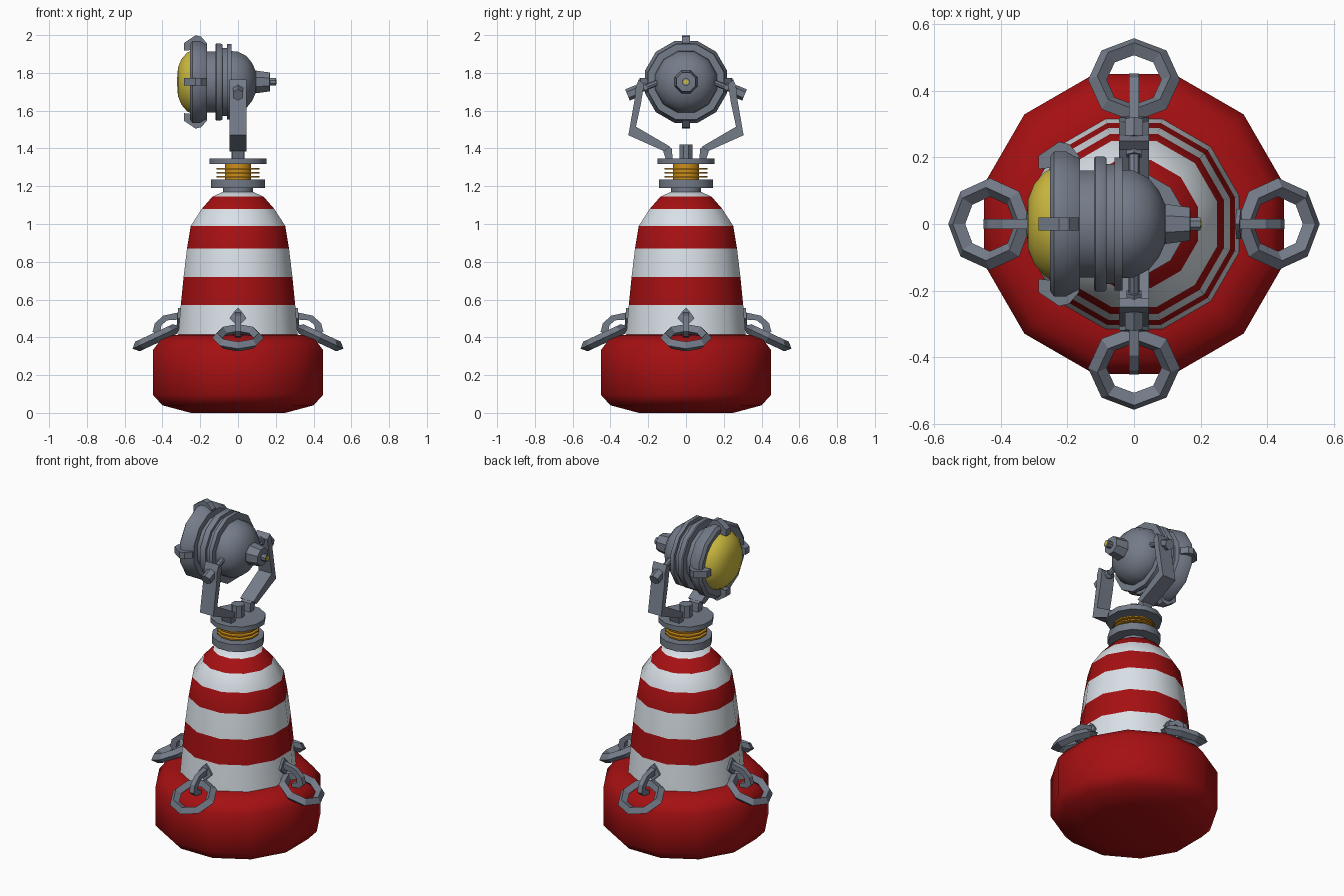
import bpy, bmesh, math
from mathutils import Matrix, Vector

if "Cube" in bpy.data.objects:
    bpy.data.objects.remove(bpy.data.objects["Cube"])


def material(name, rgb):
    m = bpy.data.materials.new(name)
    m.diffuse_color = (*rgb, 1)
    m.use_nodes = True
    m.node_tree.nodes["Principled BSDF"].inputs["Base Color"].default_value = m.diffuse_color
    return m


RED = material("red_paint", (0.38, 0.005, 0.006))
WHITE = material("white_paint", (0.72, 0.78, 0.83))
GREY = material("grey_metal", (0.175, 0.20, 0.25))
YELLOW = material("yellow_glass", (0.62, 0.50, 0.05))
ORANGE = material("orange_spring", (0.62, 0.27, 0.01))


def finish(name, bm, mats, matrix=Matrix(), smooth=None):
    bmesh.ops.recalc_face_normals(bm, faces=bm.faces[:])
    me = bpy.data.meshes.new(name)
    bm.to_mesh(me)
    bm.free()
    me.transform(matrix)
    for m in mats:
        me.materials.append(m)
    ob = bpy.data.objects.new(name, me)
    bpy.context.collection.objects.link(ob)
    if smooth:
        bpy.ops.object.select_all(action='DESELECT')
        ob.select_set(True)
        bpy.context.view_layer.objects.active = ob
        bpy.ops.object.shade_smooth_by_angle(angle=math.radians(smooth))
    return ob


def lathe(name, profile, mats, matrix=Matrix(), n=12, smooth=36, band=None):
    """Spin (radius, height) points; radius is measured to the flat sides."""
    bm = bmesh.new()
    k = 1 / math.cos(math.pi / n)
    rings = []
    for r, z in profile:
        rings.append([bm.verts.new((r * k * math.cos((i + .5) * math.tau / n),
                                    r * k * math.sin((i + .5) * math.tau / n), z))
                      for i in range(n)])
    for j, (a, b) in enumerate(zip(rings, rings[1:])):
        for i in range(n):
            f = bm.faces.new((a[i], a[(i + 1) % n], b[(i + 1) % n], b[i]))
            f.material_index = band(j) if band else 0
    bm.faces.new(rings[0])
    top = bm.faces.new(rings[-1])
    top.material_index = band(len(rings) - 2) if band else 0
    return finish(name, bm, mats, matrix, smooth)


def disc(name, r, z0, z1, mat, n=12):
    return lathe(name, [(r, z0), (r, z1)], [mat], n=n)


def prism(name, pts, half, mat, matrix=Matrix()):
    """Outline in the xz plane, given thickness along y."""
    bm = bmesh.new()
    a = [bm.verts.new((u, -half, v)) for u, v in pts]
    b = [bm.verts.new((u, half, v)) for u, v in pts]
    bm.faces.new(a)
    bm.faces.new(b[::-1])
    for i in range(len(pts)):
        j = (i + 1) % len(pts)
        bm.faces.new((a[i], a[j], b[j], b[i]))
    return finish(name, bm, [mat], matrix)


def rod(name, p, q, r, mat, matrix=Matrix(), n=8):
    p, q = Vector(p), Vector(q)
    bm = bmesh.new()
    bmesh.ops.create_cone(bm, cap_ends=True, segments=n, radius1=r, radius2=r,
                          depth=(q - p).length)
    rot = (q - p).to_track_quat('Z', 'Y').to_matrix().to_4x4()
    return finish(name, bm, [mat], matrix @ Matrix.Translation((p + q) / 2) @ rot)


def turn(deg, axis='Z'):
    return Matrix.Rotation(math.radians(deg), 4, axis)


# Float and striped tower
lathe("float_base", [(.25, 0), (.40, .04), (.45, .095), (.45, .333), (.41, .386),
                     (.34, .413), (.28, .415)], [RED], smooth=60)
lathe("striped_tower", [(.317, .40), (.303, .57), (.288, .72), (.27, .87), (.25, .99),
                        (.192, 1.08), (.135, 1.145), (.08, 1.17)],
      [WHITE, RED], smooth=50, band=lambda j: j % 2)

# Swivel mount with spring
disc("lower_collar", .08, 1.155, 1.195, GREY)
disc("lower_plate", .143, 1.19, 1.235, GREY)
disc("spring_core", .07, 1.23, 1.325, ORANGE)
for i in range(3):
    z = 1.25 + .021 * i
    disc("spring_ring", .115, z - .004, z + .004, ORANGE)
disc("upper_plate", .15, 1.317, 1.348, GREY)
disc("swivel_knob", .035, 1.34, 1.42, GREY, 8)

# Lamp bracket arms, feet and bolts on both sides
ARM = [(.222, 1.74), (.25, 1.765), (.265, 1.73), (.272, 1.66), (.305, 1.47),
       (.115, 1.385), (.085, 1.41), (.265, 1.515), (.238, 1.64)]
FOOT = [(.07, 1.335), (.105, 1.335), (.125, 1.40), (.10, 1.415), (.075, 1.40)]
for a in (90, -90):
    m = turn(a)
    prism("bracket_arm", ARM, .045, GREY, m)
    prism("bracket_foot", FOOT, .032, GREY, m)
    rod("bracket_rod", (.13, 0, 1.757), (.27, 0, 1.70), .016, GREY, m)
    rod("bracket_nut", (.205, 0, 1.726), (.225, 0, 1.718), .026, GREY, m, 6)
    rod("bracket_bolt", (.255, 0, 1.706), (.31, 0, 1.683), .032, GREY, m, 6)

# Lamp, axis along x and lens facing -x
AX = Matrix.Translation((0, 0, 1.752))
LAMP = AX @ turn(90, 'Y')
lathe("lamp_housing", [(.16, -.20), (.163, -.03), (.16, .0), (.137, .045),
                       (.10, .075), (.055, .095), (.02, .10)], [GREY], LAMP, smooth=40)
lathe("lamp_rim", [(.168, -.245), (.20, -.253), (.218, -.24), (.218, -.205),
                   (.195, -.163), (.16, -.163)], [GREY], LAMP, smooth=32)
lathe("lamp_ring_front", [(.198, -.12), (.203, -.115), (.203, -.09), (.198, -.083)],
      [GREY], LAMP)
lathe("lamp_ring_middle", [(.18, -.085), (.18, -.055)], [GREY], LAMP)
lathe("lamp_ring_back", [(.2, -.058), (.2, -.034)], [GREY], LAMP)
lathe("lamp_lens", [(.02, -.322), (.075, -.318), (.12, -.30), (.155, -.27), (.172, -.235)],
      [YELLOW], LAMP, n=16, smooth=60)
lathe("lamp_back_socket", [(.045, .075), (.06, .095), (.05, .168), (.035, .17)],
      [GREY], LAMP, n=8)
lathe("lamp_back_pin", [(.02, .16), (.02, .20)], [GREY], LAMP, n=8)
lathe("lamp_pin_tip", [(.012, .198), (.012, .203)], [YELLOW], LAMP, n=8)

# Four clips holding the lens
CLIP = [(-.287, .165), (-.287, .205), (-.225, .247), (-.195, .24), (-.165, .205),
        (-.165, .17), (-.24, .17)]
for k in range(4):
    prism("lens_clip", CLIP, .02, GREY, AX @ turn(90 * k, 'X'))

# Four mooring points: pad, hook and ring
HOOK = [(.30, .495), (.30, .535), (.395, .515), (.44, .475), (.452, .43),
        (.425, .405), (.375, .40), (.375, .425), (.41, .435), (.405, .465), (.375, .49)]
PAD = [(0, -.05), (.045, -.005), (.02, .03), (0, .05), (-.02, .03), (-.045, -.005)]
for k in range(4):
    m = turn(90 * k)
    prism("mooring_pad", PAD, .013, GREY,
          m @ Matrix.Translation((.308, 0, .505)) @ turn(-5, 'Y') @ turn(90))
    prism("mooring_hook", HOOK, .015, GREY, m)
    bpy.ops.mesh.primitive_torus_add(major_segments=8, minor_segments=4,
                                     major_radius=.110, minor_radius=.028)
    ring = bpy.context.object
    ring.name = "mooring_ring"
    ring.data.materials.append(GREY)
    ring.data.transform(m @ Matrix.Translation((.433, 0, .398)) @ turn(25, 'Y'))
